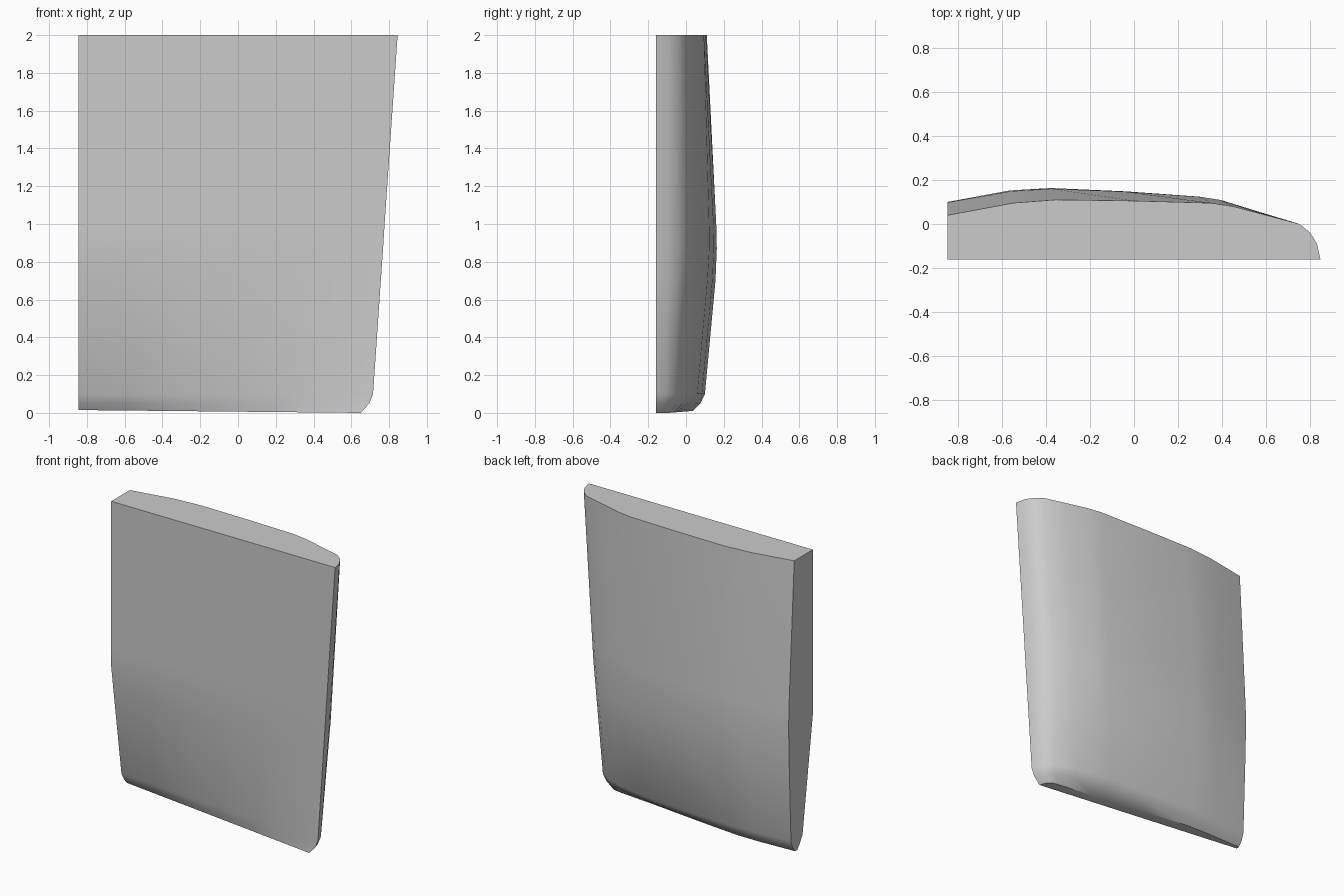
import bpy, bmesh, math

cube = bpy.data.objects.get("Cube")
if cube:
    bpy.data.objects.remove(cube)

LEFT, FRONT = -0.845, -0.16

# Chord fractions shared by all sections, root end to rounded edge
CHORD = (0, .175, .29, .5, .707, .766, .855, .944, .973, .991, 1)

# Sections from top to bottom: height, right edge x, front y at the root end, back curve
SECTIONS = [
    (2.0, .845, -.16, (.04, .095, .11, .105, .095, .08, .04, 0, -.04, -.09, -.16)),
    (1.0, .776, -.16, (.098, .148, .16, .146, .123, .108, .063, .009, -.035, -.09, -.16)),
    (.87, .768, -.16, (.1, .152, .163, .148, .124, .108, .063, .008, -.036, -.09, -.16)),
    (.7, .756, -.136, (.097, .146, .156, .14, .114, .097, .054, 0, -.042, -.094, -.16)),
    (.1, .715, -.05, (.075, .095, .1, .085, .06, .045, .015, -.03, -.065, -.11, -.16)),
    (.05, .695, -.022, (.058, .073, .075, .052, .02, .007, -.018, -.05, -.078, -.115, -.16)),
    (0, .65, .008, (.03, .038, .035, 0, -.04, -.05, -.065, -.08, -.09, -.12, -.16)),
]


def ring(bm, section):
    """One closed section: along the front, then back along the curved side."""
    z, right, root_front, curve = section
    front, back = [], []
    for t, y in zip(CHORD, curve):
        x = LEFT + t * (right - LEFT)
        lift = .015 * (1 - t) if z == 0 else 0
        front.append(bm.verts.new((x, root_front + t * (FRONT - root_front), z + lift)))
        if t < 1:
            back.append(bm.verts.new((x, y, z + lift)))
    return front + back[::-1]


# Lofted blade panel with flat ends
bm = bmesh.new()
rings = [ring(bm, s) for s in SECTIONS]
for upper, lower in zip(rings, rings[1:]):
    n = len(upper)
    for i in range(n):
        j = (i + 1) % n
        bm.faces.new((upper[i], lower[i], lower[j], upper[j]))
bm.faces.new(rings[0])
bm.faces.new(rings[-1][::-1])
bmesh.ops.recalc_face_normals(bm, faces=bm.faces)

mesh = bpy.data.meshes.new("blade_panel")
bm.to_mesh(mesh)
bm.free()
panel = bpy.data.objects.new("blade_panel", mesh)
bpy.context.collection.objects.link(panel)

# Plain grey finish
grey = bpy.data.materials.new("light grey")
grey.use_nodes = True
grey.diffuse_color = (.6, .6, .6, 1)
grey.node_tree.nodes["Principled BSDF"].inputs["Base Color"].default_value = (.6, .6, .6, 1)
mesh.materials.append(grey)

# Smooth curved sides, crisp rims
bpy.ops.object.select_all(action='DESELECT')
panel.select_set(True)
bpy.context.view_layer.objects.active = panel
bpy.ops.object.shade_smooth_by_angle(angle=math.radians(38))
